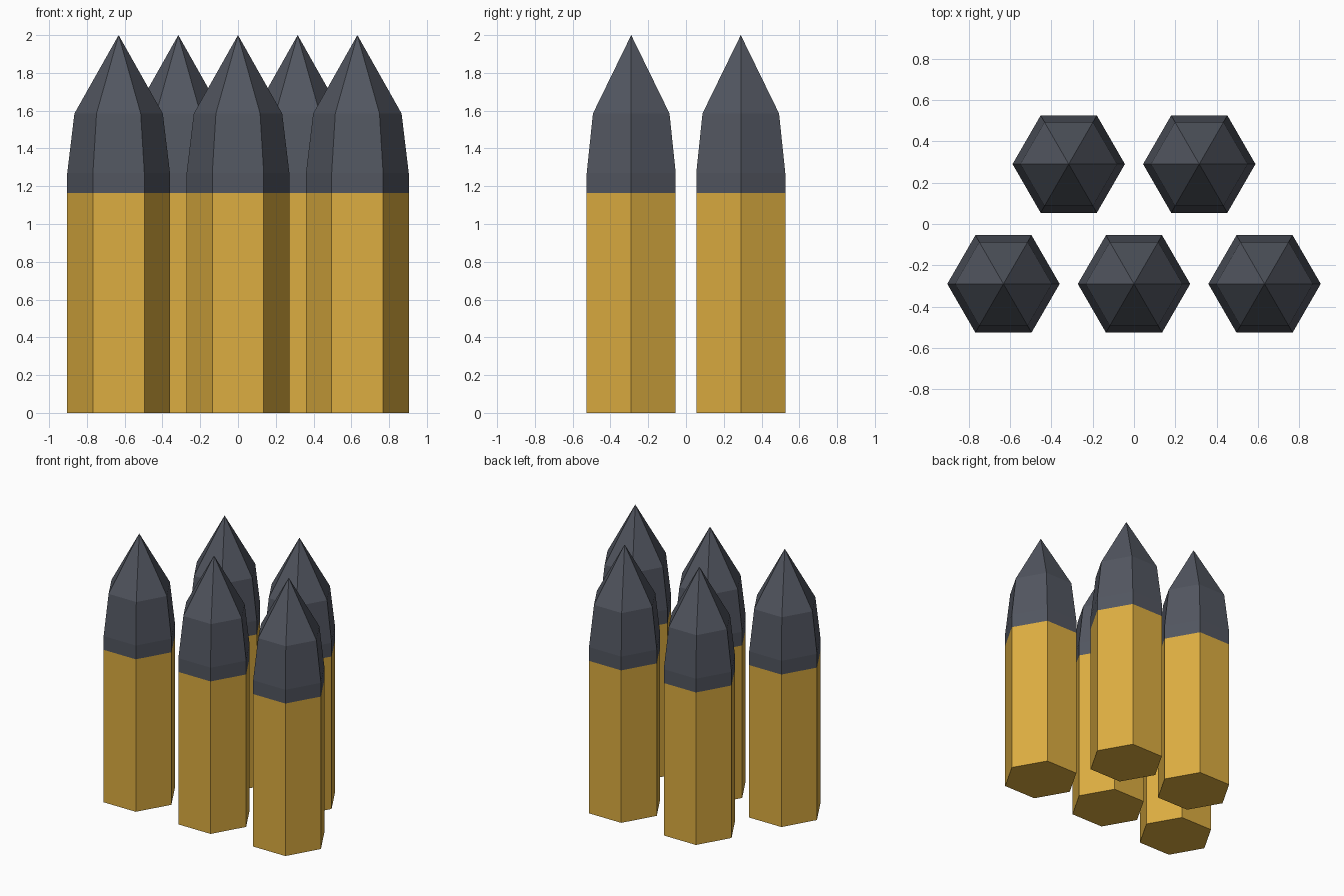
import bpy
import bmesh
from math import cos, sin, tau

cube = bpy.data.objects.get("Cube")
if cube:
    bpy.data.objects.remove(cube, do_unlink=True)

SIDES = 6
RADIUS = 0.272


def make_material(name, rgb):
    mat = bpy.data.materials.new(name)
    mat.use_nodes = True
    mat.diffuse_color = (*rgb, 1)
    mat.node_tree.nodes["Principled BSDF"].inputs["Base Color"].default_value = (*rgb, 1)
    return mat


def prism_mesh(name, rings, mat, apex=None, base=False):
    """Flat-sided body through (radius, height) rings, with optional apex and base."""
    bm = bmesh.new()
    loops = [[bm.verts.new((r * cos(tau * i / SIDES), r * sin(tau * i / SIDES), z))
              for i in range(SIDES)] for r, z in rings]
    tip = bm.verts.new((0, 0, apex)) if apex else None
    for i in range(SIDES):
        j = (i + 1) % SIDES
        for low, high in zip(loops, loops[1:]):
            bm.faces.new((low[i], low[j], high[j], high[i]))
        if tip:
            bm.faces.new((loops[-1][i], loops[-1][j], tip))
    if base:
        bm.faces.new(loops[0][::-1])
    mesh = bpy.data.meshes.new(name)
    bm.to_mesh(mesh)
    bm.free()
    mesh.materials.append(mat)
    return mesh


brass = make_material("brass yellow", (0.72, 0.42, 0.052))
steel = make_material("dark slate grey", (0.084, 0.093, 0.117))

# Shared meshes: brass casing and pointed head
casing = prism_mesh("casing", [(RADIUS, 0), (RADIUS, 1.165)], brass, base=True)
head = prism_mesh("head", [(RADIUS, 1.165), (RADIUS, 1.27), (0.234, 1.585)], steel, apex=2.0)

# Three rounds in the front row, two staggered behind
spots = {
    "front_right": (-0.632, -0.29), "front_middle": (0, -0.29), "front_left": (0.632, -0.29),
    "back_right": (-0.316, 0.29), "back_left": (0.316, 0.29),
}
for spot, (x, y) in spots.items():
    for mesh in (casing, head):
        obj = bpy.data.objects.new(f"{spot}_{mesh.name}", mesh)
        obj.location = (x, y, 0)
        bpy.context.collection.objects.link(obj)
